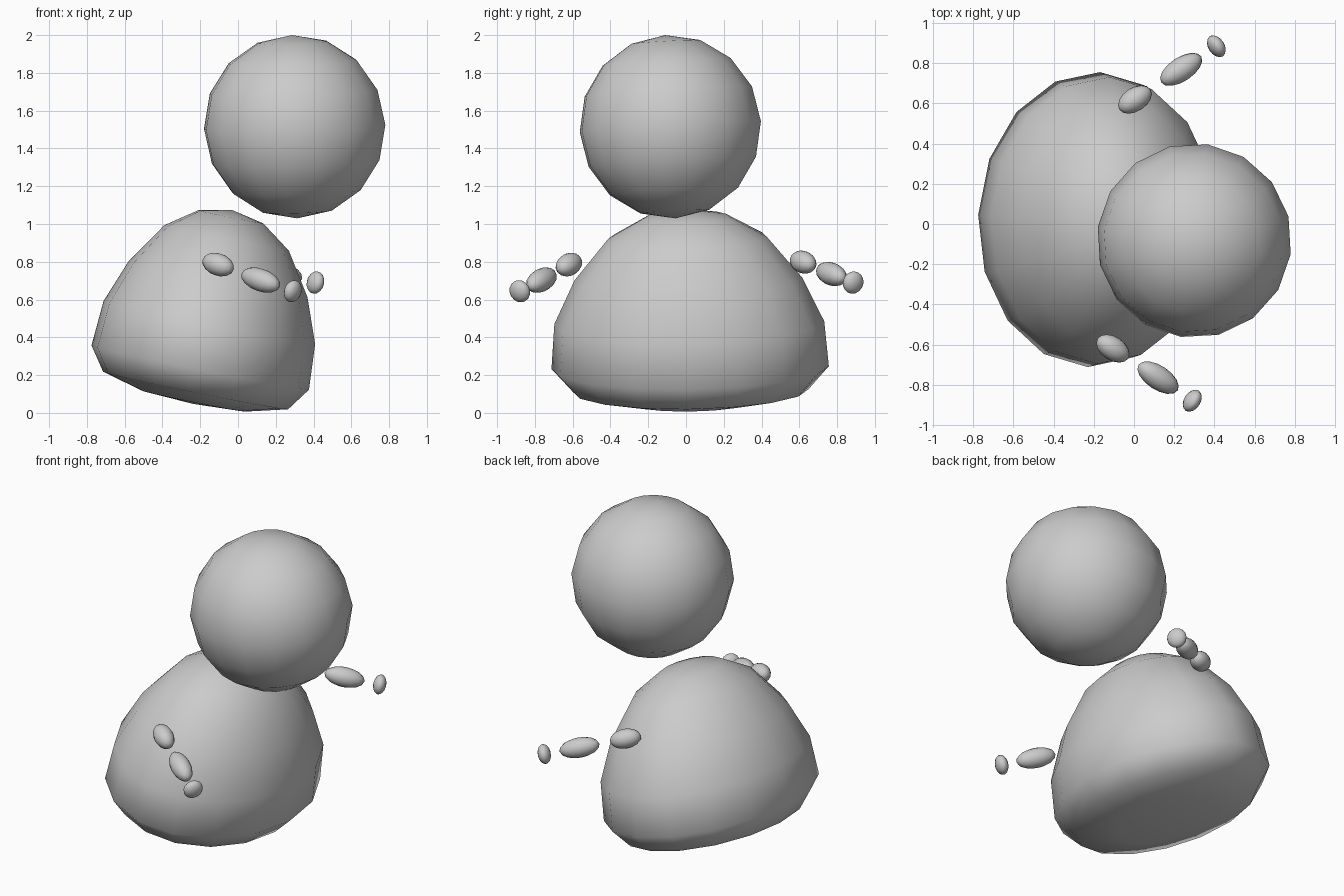
import bpy, bmesh, math
from mathutils import Vector, Matrix, Euler

if "Cube" in bpy.data.objects:
    bpy.data.objects.remove(bpy.data.objects["Cube"])


def finish(name, bm):
    bmesh.ops.recalc_face_normals(bm, faces=bm.faces[:])
    for f in bm.faces:
        f.smooth = True
    mesh = bpy.data.meshes.new(name)
    bm.to_mesh(mesh)
    bm.free()
    obj = bpy.data.objects.new(name, mesh)
    bpy.context.collection.objects.link(obj)
    return obj


def lathe(name, profile, y_scale, matrix, segments=16):
    """Elliptical lathe from pole to pole; profile is (radius, height)."""
    bm = bmesh.new()
    rings = []
    for r, h in profile:
        if r == 0:
            rings.append([bm.verts.new((0, 0, h))] * segments)
        else:
            rings.append([bm.verts.new((r * math.cos(a), r * y_scale * math.sin(a), h))
                          for a in (2 * math.pi * i / segments for i in range(segments))])
    for low, high in zip(rings, rings[1:]):
        for i in range(segments):
            j = (i + 1) % segments
            corners = list(dict.fromkeys((low[i], low[j], high[j], high[i])))
            bm.faces.new(corners)
    bm.transform(matrix)
    return finish(name, bm)


def ellipsoid(name, centre, radii, rotation):
    bm = bmesh.new()
    bmesh.ops.create_uvsphere(bm, u_segments=16, v_segments=8, radius=1)
    bm.transform(Matrix.Translation(centre) @ rotation.to_4x4() @ Matrix.Diagonal((*radii, 1)))
    return finish(name, bm)


# Body: squat dome with a shallow bulging base, leaning toward +x
body_profile = [(0, -.196), (.28, -.181), (.50, -.124), (.588, 0), (.572, .243),
                (.483, .478), (.337, .70), (.175, .815), (0, .851)]
body_pose = Euler((math.radians(0.6), math.radians(11.5), math.radians(-2.3))).to_matrix().to_4x4()
lathe("body", body_profile, 1.25, Matrix.Translation((-.20, .022, .24)) @ body_pose)

# Head: floating ball
ellipsoid("head", (.30, -.083, 1.515), (.485, .485, .486),
          Euler((.06, -.02, math.radians(-8))).to_matrix())

# Arms: shoulder, forearm and flattened hand, each along the arm direction
arms = {
    "left": [(.005, .62, .798), (.235, .77, .735), (.41, .885, .69)],
    "right": [(-.105, -.62, .785), (.12, -.765, .703), (.29, -.88, .644)],
}
parts = [("upper_arm", (.095, .059, .059)), ("forearm", (.122, .06, .06)),
         ("hand", (.039, .06, .06))]
for side, centres in arms.items():
    direction = Vector(centres[2]) - Vector(centres[0])
    rot = direction.to_track_quat('X', 'Z').to_matrix()
    for (part, radii), centre in zip(parts, centres):
        ellipsoid(f"{side}_{part}", centre, radii, rot)
